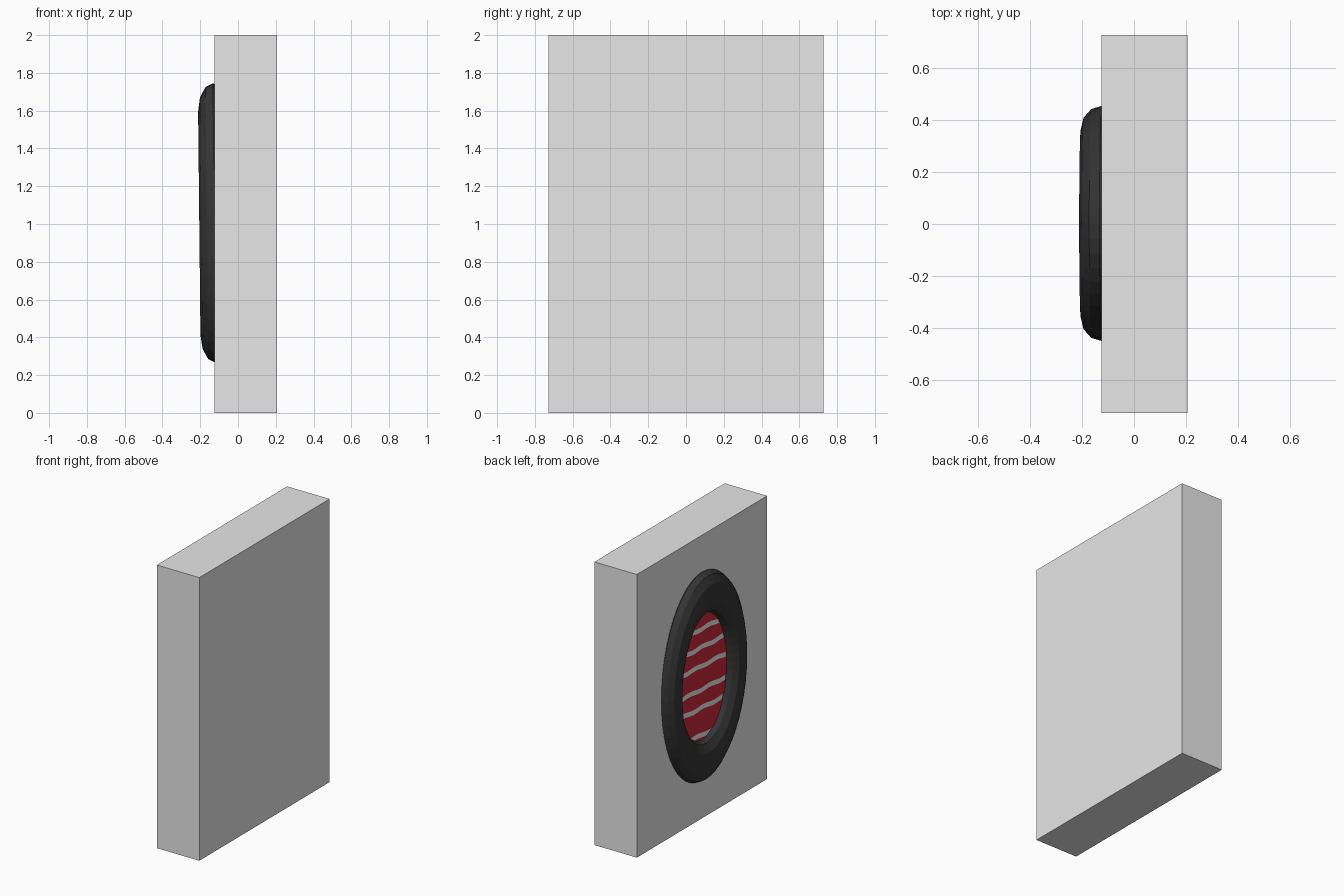
import bpy, bmesh, math
from mathutils import Matrix

if "Cube" in bpy.data.objects:
    bpy.data.objects.remove(bpy.data.objects["Cube"])


def material(name, rgb):
    m = bpy.data.materials.new(name)
    m.diffuse_color = (*rgb, 1)
    m.use_nodes = True
    m.node_tree.nodes["Principled BSDF"].inputs["Base Color"].default_value = m.diffuse_color
    return m


GREY = material("light_grey", (0.8, 0.8, 0.8))
BLACK = material("rubber_black", (0.035, 0.035, 0.035))
RED = material("deep_red", (0.62, 0.02, 0.04))

WALL_X = -0.125           # face that carries the oval ring
CY, CZ = 0.002, 1.005     # ring centre on that face


def make_object(name, bm, mat):
    mesh = bpy.data.meshes.new(name)
    bm.to_mesh(mesh)
    bm.free()
    mesh.materials.append(mat)
    ob = bpy.data.objects.new(name, mesh)
    bpy.context.collection.objects.link(ob)
    return ob


# Slab
bm = bmesh.new()
bmesh.ops.create_cube(bm, size=1)
bmesh.ops.scale(bm, vec=(0.332, 1.454, 2), verts=bm.verts)
bmesh.ops.translate(bm, vec=(0.041, 0, 1), verts=bm.verts)
make_object("slab", bm, GREY)

# Oval ring: a stretched torus, half sunk into the slab and leaning slightly
bpy.ops.mesh.primitive_torus_add(major_segments=48, minor_segments=12,
                                 major_radius=1, minor_radius=0.25)
ring = bpy.context.object
ring.name = "oval_ring"
ring.data.transform(Matrix.Translation((WALL_X, CY, CZ))
                    @ Matrix.Rotation(math.radians(-0.6), 4, 'Y')
                    @ Matrix.Diagonal((0.32, 0.362, 0.592, 1))
                    @ Matrix.Rotation(math.radians(90), 4, 'Y'))
ring.data.materials.append(BLACK)

# Red slats: horizontal bands of an oval, with narrow wavy gaps showing the slab
GAPS = [0.592, 0.785, 0.915, 1.08, 1.212, 1.342]
HALF_GAP = 0.017
RY, RZ, COLS = 0.30, 0.48, 40


def gap_line(i, y):
    return GAPS[i] + 0.05 * y + 0.005 * math.sin(28 * y + 2 * i)


def band_limits(i, y):
    h = RZ * math.sqrt(max(0, 1 - (y / RY) ** 2))
    low = gap_line(i - 1, y) + HALF_GAP if i > 0 else 0
    high = gap_line(i, y) - HALF_GAP if i < len(GAPS) else 2
    return [min(max(z, CZ - h), CZ + h) for z in (low, high)]


bm = bmesh.new()
for i in range(len(GAPS) + 1):
    for c in range(COLS):
        ya, yb = (RY * (2 * k / COLS - 1) for k in (c, c + 1))
        (la, ha), (lb, hb) = band_limits(i, ya), band_limits(i, yb)
        if ha - la + hb - lb < 1e-4:
            continue
        corners = [(ya, la), (ya, ha), (yb, hb), (yb, lb)]
        bm.faces.new([bm.verts.new((WALL_X - 0.004, y + CY, z)) for y, z in corners])
bmesh.ops.remove_doubles(bm, verts=bm.verts, dist=1e-5)
for f in bm.faces:
    f.normal_update()
    if f.normal.x > 0:
        f.normal_flip()
make_object("red_slats", bm, RED)
